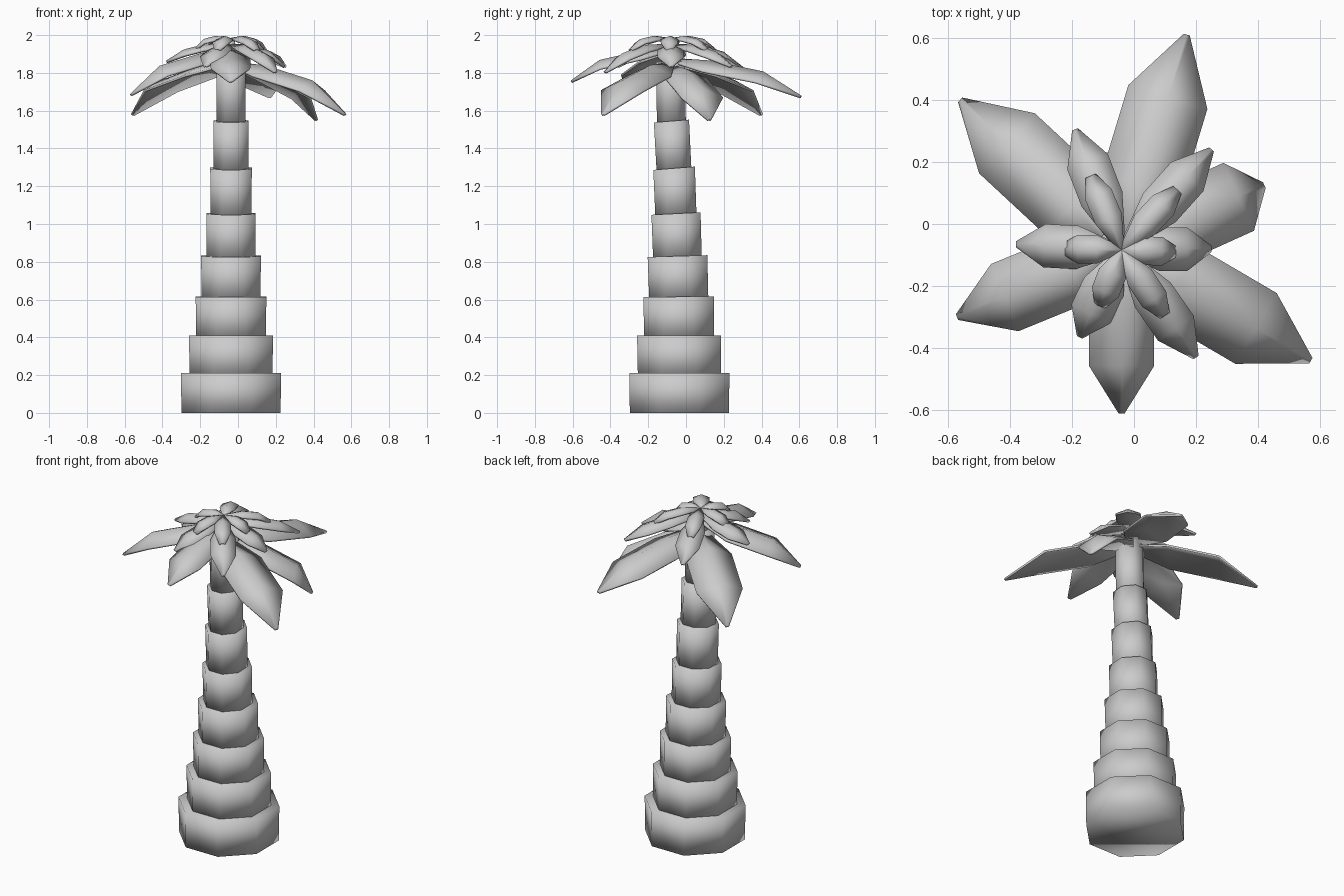
import bpy
import math
from mathutils import Vector

cube = bpy.data.objects.get("Cube")
if cube:
    bpy.data.objects.remove(cube, do_unlink=True)

GREY = 0.6
mat = bpy.data.materials.new("plain grey")
mat.use_nodes = True
mat.diffuse_color = (GREY, GREY, GREY, 1)
mat.node_tree.nodes["Principled BSDF"].inputs["Base Color"].default_value = (GREY, GREY, GREY, 1)

CROWN = Vector((-0.04, -0.083, 0))
SIDES = 8


def make_object(name, verts, faces):
    mesh = bpy.data.meshes.new(name)
    mesh.from_pydata(verts, [], faces)
    mesh.materials.append(mat)
    mesh.polygons.foreach_set("use_smooth", [True] * len(faces))
    obj = bpy.data.objects.new(name, mesh)
    bpy.context.collection.objects.link(obj)
    return obj


def ring(center_y, z, radius, tilt):
    """Octagon with flats facing the axes, lowered towards the front by tilt."""
    circum = radius / math.cos(math.pi / SIDES)
    points = []
    for i in range(SIDES):
        a = math.tau * (i + 0.5) / SIDES
        y = circum * math.sin(a)
        points.append((-0.037 + circum * math.cos(a), center_y + y, z + y * tilt))
    return points


def trunk_segment(name, bottom, top):
    faces = [(i, (i + 1) % SIDES, (i + 1) % SIDES + SIDES, i + SIDES) for i in range(SIDES)]
    faces.append(tuple(reversed(range(SIDES))))
    faces.append(tuple(range(SIDES, 2 * SIDES)))
    return make_object(name, ring(*bottom) + ring(*top), faces)


def leaf(name, tip, base_z, half_width, profile, tip_width):
    """Folded blade: a raised rib with two drooping sides, from crown to tip."""
    tip = Vector(tip)
    start = CROWN + Vector((0, 0, base_z))
    run = Vector((tip.x - start.x, tip.y - start.y, 0))
    side = Vector((-run.y, run.x, 0)).normalized()
    widths = (0.2 * half_width, half_width, half_width, tip_width)
    verts, faces = [], []
    for (t, drop), w in zip(profile, widths):
        rib = start + run * t + Vector((0, 0, (tip.z - base_z) * drop))
        for s in (1, 0, -1):
            verts.append(rib + side * (s * w) - Vector((0, 0, abs(s) * w * 0.4)))
    for row in range(len(profile) - 1):
        for col in range(2):
            a = row * 3 + col
            faces.append((a, a + 1, a + 4, a + 3))
    obj = make_object(name, verts, faces)
    obj.data.flip_normals()
    if obj.data.polygons[0].normal.z < 0:
        obj.data.flip_normals()
    solid = obj.modifiers.new("thickness", "SOLIDIFY")
    solid.thickness = 0.012
    solid.offset = -1
    return obj


# Trunk: stacked octagonal segments (radius, centre y, top height, top tilt)
segments = [
    (0.265, -0.035, 0.21, 0),
    (0.222, -0.037, 0.41, 0),
    (0.187, -0.038, 0.615, 0.01),
    (0.158, -0.045, 0.83, 0.03),
    (0.130, -0.053, 1.055, 0.05),
    (0.110, -0.063, 1.295, 0.08),
    (0.093, -0.077, 1.545, 0.08),
    (0.077, -0.083, 1.86, 0.05),
]
floor, lean, tilt = 0, -0.035, 0
for n, (radius, y, top, top_tilt) in enumerate(segments, 1):
    trunk_segment(f"trunk_segment_{n}", (lean, floor, radius * 0.99, tilt), (y, top, radius, top_tilt))
    floor, lean, tilt = top - 0.02, y, top_tilt

# Crown core: the stub that carries the upper leaves
trunk_segment("crown_core", (CROWN.y, 1.8, 0.06, 0), (CROWN.y, 1.965, 0.02, 0))

# Outer leaves: tip, base height, half width
LONG = ((0, 0), (0.3, 0.07), (0.71, 0.36), (1, 1))
STEEP = ((0, 0), (0.4, 0.1), (0.82, 0.45), (1, 1))
outer = [
    ((0.17, 0.61, 1.68), 1.88, 0.133, LONG),
    ((-0.56, 0.40, 1.585), 1.86, 0.132, LONG),
    ((-0.57, -0.30, 1.69), 1.92, 0.117, LONG),
    ((-0.04, -0.61, 1.76), 1.93, 0.105, LONG),
    ((0.57, -0.44, 1.585), 1.86, 0.132, LONG),
    ((0.42, 0.125, 1.555), 1.85, 0.12, STEEP),
]
for n, (tip, base, width, profile) in enumerate(outer, 1):
    leaf(f"outer_leaf_{n}", tip, base, width, profile, 0.01)

# Middle leaves
ARCHED = ((0, 0), (0.42, 0.05), (0.73, 0.35), (1, 1))
middle = [
    (-0.19, 0.305, 1.83), (0.25, 0.24, 1.84), (0.25, -0.08, 1.84),
    (0.20, -0.43, 1.81), (-0.175, -0.365, 1.84), (-0.38, -0.065, 1.865),
]
for n, tip in enumerate(middle, 1):
    leaf(f"middle_leaf_{n}", tip, 1.955, 0.07, ARCHED, 0.01)

# Inner leaves: short and blunt
CURLED = ((0, 0), (0.42, -0.2), (0.75, 0.1), (1, 1))
inner = [
    (-0.14, 0.155), (0.14, 0.11), (0.135, -0.09),
    (0.10, -0.295), (-0.11, -0.265), (-0.23, -0.08),
]
for n, (x, y) in enumerate(inner, 1):
    leaf(f"inner_leaf_{n}", (x, y, 1.93), 1.985, 0.046, CURLED, 0.018)
